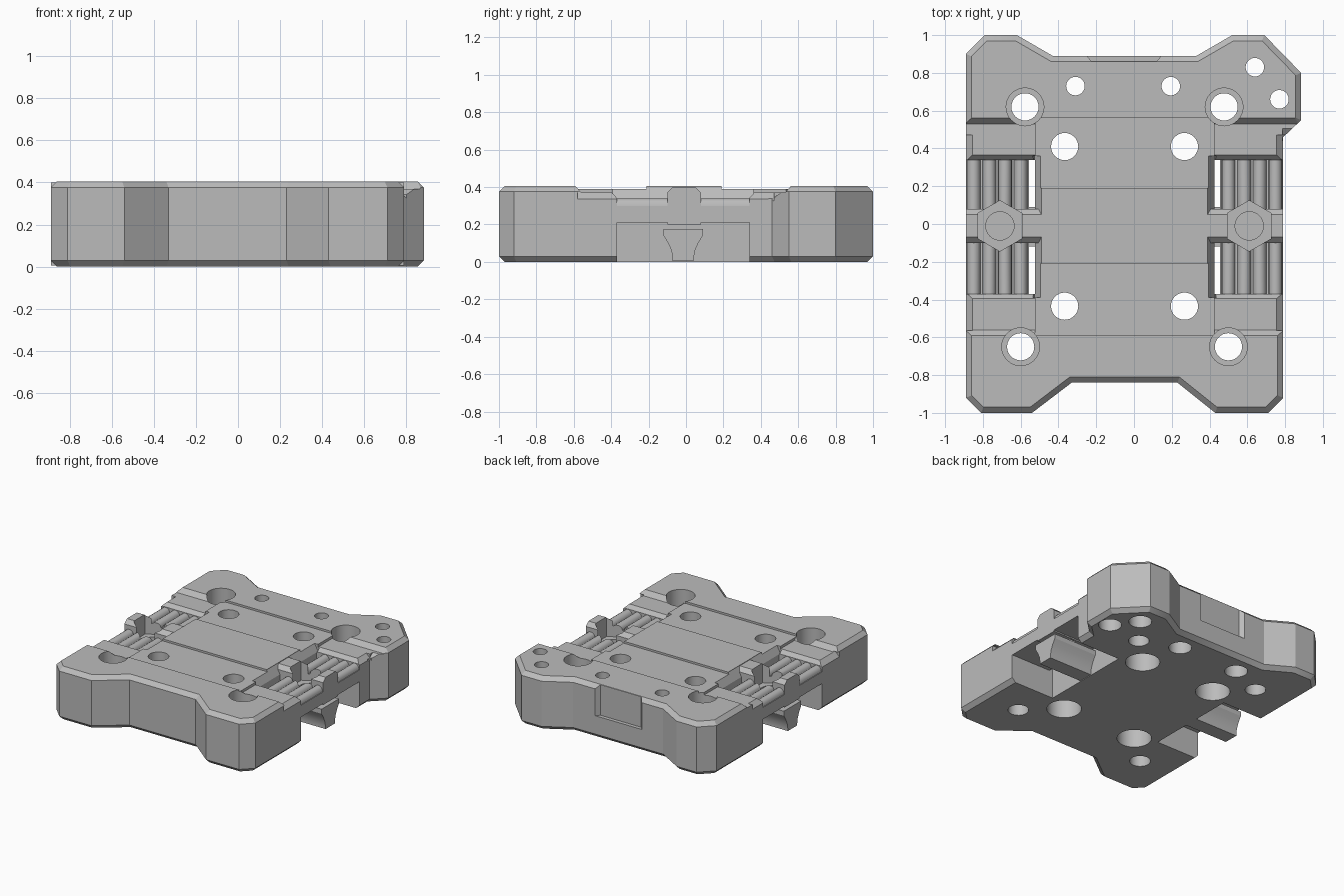
import bpy, bmesh, math

cube = bpy.data.objects.get("Cube")
if cube:
    bpy.data.objects.remove(cube, do_unlink=True)

grey = bpy.data.materials.new("machined grey")
grey.use_nodes = True
COLOUR = (0.5, 0.5, 0.5, 1)
grey.diffuse_color = COLOUR
grey.node_tree.nodes["Principled BSDF"].inputs["Base Color"].default_value = COLOUR

MID = -0.05    # axis of symmetry of the main block
TOP = 0.405


def side_x(s, u):
    return MID + s * u


def prism(name, pts, axis, lo, hi, bevel=0):
    """Extrude a 2D profile along an axis."""
    place = {"x": lambda a, b, t: (t, a, b),
             "y": lambda a, b, t: (a, t, b),
             "z": lambda a, b, t: (a, b, t)}[axis]
    bm = bmesh.new()
    rings = [[bm.verts.new(place(a, b, t)) for a, b in pts] for t in (lo, hi)]
    n = len(pts)
    bm.faces.new(rings[0])
    bm.faces.new(rings[1])
    for i in range(n):
        j = (i + 1) % n
        bm.faces.new((rings[0][i], rings[0][j], rings[1][j], rings[1][i]))
    bmesh.ops.recalc_face_normals(bm, faces=bm.faces)
    if bevel:
        rim = [e for e in bm.edges if abs(e.verts[0].co.z - e.verts[1].co.z) < 1e-5]
        bmesh.ops.bevel(bm, geom=rim, offset=bevel, segments=1, affect="EDGES")
    mesh = bpy.data.meshes.new(name)
    bm.to_mesh(mesh)
    bm.free()
    mesh.materials.append(grey)
    obj = bpy.data.objects.new(name, mesh)
    bpy.context.collection.objects.link(obj)
    return obj


def box(x0, x1, y0, y1, z0, z1):
    return prism("cutter", [(x0, y0), (x1, y0), (x1, y1), (x0, y1)], "z", z0, z1)


def round_prism(x, y, r, z0, z1, sides=32, turn=0):
    pts = [(x + r * math.cos(turn + math.tau * i / sides),
            y + r * math.sin(turn + math.tau * i / sides)) for i in range(sides)]
    return prism("cutter", pts, "z", z0, z1)


def cut(target, cutter):
    cutter.hide_render = True
    mod = target.modifiers.new("cut", "BOOLEAN")
    mod.operation = "DIFFERENCE"
    mod.solver = "EXACT"
    mod.object = cutter
    bpy.context.view_layer.objects.active = target
    bpy.ops.object.modifier_apply(modifier=mod.name)
    bpy.data.objects.remove(cutter, do_unlink=True)


# Main block with chamfered rims
outline = [(-.89, -.92), (-.81, -1), (-.54, -1), (-.33, -.84), (.23, -.84), (.43, -1),
           (.71, -1), (.79, -.92), (.79, .46), (.885, .55), (.885, .8), (.69, 1),
           (.52, 1), (.33, .89), (-.43, .89), (-.62, 1), (-.79, 1), (-.89, .9)]
body = prism("main_block", outline, "z", 0, TOP, bevel=0.03)
parts = [body]

# Shallow steps across the middle and the slope on the corner lug
for y0, y1 in ((-.59, -.21), (.19, .56)):
    cut(body, box(side_x(-1, .476), side_x(1, .476), y0, y1, .39, .5))
cut(body, prism("cutter", [(.44, .32), (.56, .41), (.44, .41)], "x", .785, .95))

# Latch recess in the rear face
cut(body, prism("cutter", [(-.25, .95), (-.25, .89), (-.225, .862),
                           (.12, .862), (.145, .89), (.145, .95)], "z", .17, .5))

for s in (-1, 1):
    # Lowered shoulders with a sloped outer edge
    xs = sorted((side_x(s, .475), side_x(s, 1)))
    cut(body, prism("cutter", [(-.595, .41), (-.56, .37), (.53, .37), (.565, .41)], "x", *xs))
    cut(body, prism("cutter", [(side_x(s, u), z) for u, z in
                               ((.8, .375), (.86, .315), (.86, .375))], "y", -.58, .47))
    # Side bay, open to the bottom, with sloped lips
    xs = sorted((side_x(s, .475), side_x(s, .9)))
    cut(body, box(*xs, -.37, .34, -.1, .5))
    cut(body, prism("cutter", [(-.395, .42), (-.395, .37), (-.368, .34), (.338, .34),
                               (.365, .37), (.365, .42)], "x", *xs))
    cut(body, prism("cutter", [(side_x(s, u), z) for u, z in
                               ((.44, .42), (.44, .4), (.478, .33), (.5, .42))], "y", -.39, .36))

    # Bolt holes: wide from above at the corners, wide from below inside
    for u, y in ((.527, .62), (.55, -.65)):
        cut(body, round_prism(side_x(s, u), y, .072, -.1, .5))
        cut(body, round_prism(side_x(s, u), y, .1, .13, .5))
    for y in (.41, -.435):
        cut(body, round_prism(side_x(s, .317), y, .072, -.1, .5))
        cut(body, round_prism(side_x(s, .317), y, .12, -.1, .15))

# Small holes along the rear
for x, y in ((-.31, .73), (.195, .73), (.64, .83), (.77, .66)):
    cut(body, round_prism(x, y, .049, -.1, .5))
    cut(body, round_prism(x, y, .08, -.1, .12))

for s, label in ((-1, "right"), (1, "left")):
    # Ridged bed bridging the bay
    profile = [(.505, .21), (.505, .3)]
    for i in range(4):
        centre = .55 + .083 * i
        for k in range(9):
            a = math.pi * (1 - k / 8)
            profile.append((centre + .036 * math.cos(a), .3 + .04 * math.sin(a)))
    profile += [(.84, .3), (.84, .21)]
    bed = prism(label + "_ridged_bed", [(side_x(s, u), z) for u, z in profile],
                "y", -.372, .342)

    # Cross bar over the bed, split by a hexagonal nut pocket
    xs = sorted((side_x(s, .44), side_x(s, .84)))
    bar = prism(label + "_cross_bar", [(-.1, .2), (-.1, .37), (-.07, .4), (.05, .4),
                                       (.08, .37), (.08, .2)], "x", *xs)
    for part in (bed, bar):
        cut(part, round_prism(side_x(s, .66), -.01, .134, .25, .5, 6, math.pi / 6))
        cut(part, round_prism(side_x(s, .66), -.01, .075, .1, .5))

    # Waisted rail below the bed
    curve = [(.175, .105), (.14, .105), (.1, .08), (.06, .063), (.02, .056), (.005, .056)]
    rail = [(-.015 - w, z) for z, w in curve] + [(-.015 + w, z) for z, w in reversed(curve)]
    xs = sorted((side_x(s, .47), side_x(s, .84)))
    parts += [bed, bar, prism(label + "_lower_rail", rail, "x", *xs)]

bpy.ops.object.select_all(action="DESELECT")
for part in parts:
    part.select_set(True)
bpy.context.view_layer.objects.active = body
bpy.ops.object.shade_smooth_by_angle(angle=math.radians(25))
